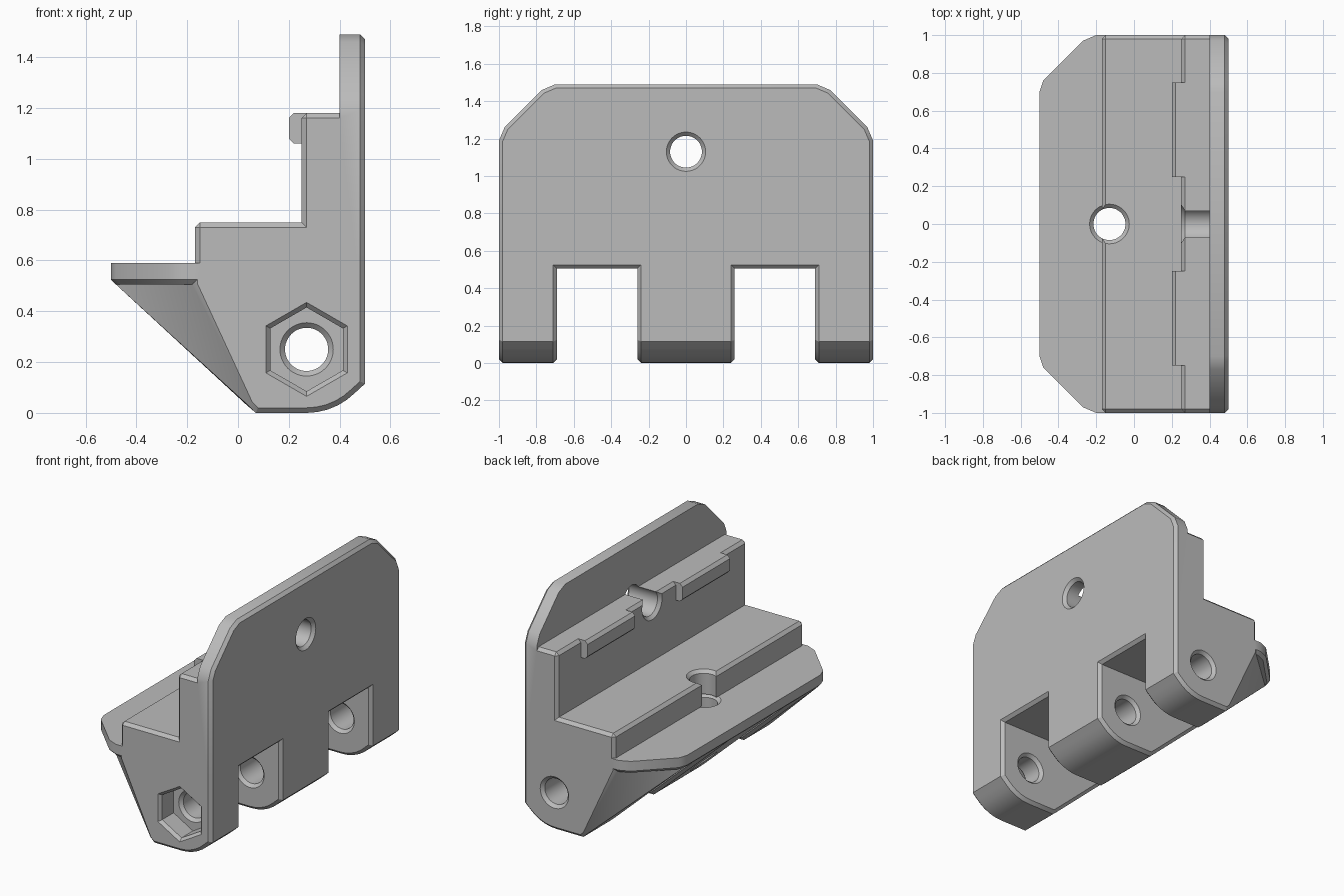
import bpy, bmesh, math
from mathutils import Vector

if "Cube" in bpy.data.objects:
    bpy.data.objects.remove(bpy.data.objects["Cube"], do_unlink=True)

C = 0.02  # chamfer size

grey = bpy.data.materials.new("plain_grey")
grey.use_nodes = True
grey.diffuse_color = (0.5, 0.5, 0.5, 1)
grey.node_tree.nodes["Principled BSDF"].inputs["Base Color"].default_value = (0.5, 0.5, 0.5, 1)


def finish(name, bm):
    bmesh.ops.recalc_face_normals(bm, faces=bm.faces)
    mesh = bpy.data.meshes.new(name)
    bm.to_mesh(mesh)
    bm.free()
    mesh.materials.append(grey)
    obj = bpy.data.objects.new(name, mesh)
    bpy.context.collection.objects.link(obj)
    return obj


def hull(name, points):
    """Convex solid around the points."""
    bm = bmesh.new()
    for p in points:
        bm.verts.new(p)
    bmesh.ops.convex_hull(bm, input=bm.verts)
    bmesh.ops.delete(bm, geom=[v for v in bm.verts if not v.link_faces], context='VERTS')
    bmesh.ops.dissolve_limit(bm, angle_limit=0.01, verts=bm.verts, edges=bm.edges)
    return finish(name, bm)


def inset(poly, d=C):
    """Offset a convex counter-clockwise outline inwards."""
    out = []
    for i, p in enumerate(poly):
        p, a, b = Vector(p), Vector(poly[i - 1]), Vector(poly[(i + 1) % len(poly)])
        e, f = (p - a).normalized(), (b - p).normalized()
        n, m = Vector((-e.y, e.x)), Vector((-f.y, f.x))
        out.append(tuple(p + (n + m) * (d / (1 + n.dot(m)))))
    return out


def at_y(poly, y):
    return [(x, y, z) for x, z in poly]


def lathe(name, axis, centre, profile, sides=48):
    """Turned cutter: profile holds (distance along axis, radius)."""
    bm = bmesh.new()
    rings = []
    for t, r in profile:
        ring = []
        for i in range(sides):
            w = 2 * math.pi * i / sides
            a, b = r * math.cos(w), r * math.sin(w)
            co = {'X': (t, a, b), 'Y': (b, t, a), 'Z': (a, b, t)}[axis]
            ring.append(bm.verts.new(Vector(co) + Vector(centre)))
        rings.append(ring)
    for lo, hi in zip(rings, rings[1:]):
        for i in range(sides):
            j = (i + 1) % sides
            bm.faces.new((lo[i], lo[j], hi[j], hi[i]))
    bm.faces.new(rings[0])
    bm.faces.new(rings[-1])
    return finish(name, bm)


def combine(body, other, operation):
    mod = body.modifiers.new(operation, 'BOOLEAN')
    mod.operation, mod.solver, mod.object = operation, 'EXACT', other
    bpy.context.view_layer.objects.active = body
    bpy.ops.object.modifier_apply(modifier=mod.name)
    bpy.data.objects.remove(other, do_unlink=True)


# Shelf slab with cut corners and a chamfered underside
half = [(0.48, 1), (-0.2, 1), (-0.27, 0.97), (-0.48, 0.76), (-0.5, 0.7)]
shelf = [(0.5, 0.98)] + half
shelf += [(x, -y) for x, y in reversed(shelf)]
bracket = hull("hinge_bracket",
               [(x, y, z) for z in (0.525, 0.59) for x, y in shelf]
               + [(x, y, 0.505) for x, y in inset(shelf)])
parts = []

# Hinge knuckles: rounded heel and a sloped rib under the shelf
heel = [(0.07, 0), (0.27, 0)]
heel += [(0.27 + 0.27 * math.sin(math.radians(w)), 0.27 - 0.27 * math.cos(math.radians(w)))
         for w in (9, 18, 27, 36, 45)]
heel += [(0.5, 0.115), (0.5, 0.55)]
wide = heel + [(-0.48, 0.55), (-0.48, 0.505), (0.035, 0.03)]
narrow = heel + [(-0.18, 0.55), (-0.18, 0.505), (0.04, 0.03)]

parts.append(hull("middle_knuckle", [p for s in (-1, 1) for p in
                  at_y(inset(wide), s * 0.26) + at_y(wide, s * 0.24)]))
for s in (-1, 1):
    parts.append(hull("end_knuckle", at_y(inset(wide), s * 0.69) + at_y(wide, s * 0.71)
                      + at_y(narrow, s * 0.98) + at_y(inset(narrow), s)))

# Two steps with chamfered top edges and ends
for x, low, top in ((-0.17, 0.55, 0.75), (0.25, 0.6, 1.18)):
    full = [(x, low), (0.45, low), (0.45, top), (x + C, top), (x, top - C)]
    end = [(x + C, low), (0.45, low), (0.45, top - C), (x + C, top - C)]
    parts.append(hull("step", [p for s in (-1, 1) for p in
                      at_y(full, s * (1 - C)) + at_y(end, s)]))

# Upright plate with cut top corners and a chamfered back face
side = [(1, 0.55), (1, 1.19), (0.97, 1.26), (0.77, 1.46), (0.7, 1.49)]
plate = side + [(-y, z) for y, z in reversed(side)]
back = [(y, 0.55 if z == 0.55 else z) for y, z in inset(plate)]
back = [(y, 0.55 if z < 0.6 else z) for y, z in back]
parts.append(hull("upright_plate", [(x, y, z) for x in (0.4, 0.48) for y, z in plate]
                  + [(0.5, y, z) for y, z in back]))

# Snap ridges on the upper step
ridge = [(0.3, 1.06), (0.22, 1.06), (0.2, 1.08), (0.2, 1.16), (0.22, 1.18), (0.3, 1.18)]
for s in (-1, 1):
    parts.append(hull("snap_ridge", at_y(ridge, s * 0.25) + at_y(ridge, s * 0.75)))

for part in parts:
    combine(bracket, part, 'UNION')

# Countersunk holes and the nut pocket
R, W = 0.085, 0.105
pin = (0.27, 0, 0.25)
cutters = [
    lathe("pin_hole", 'Y', pin,
          [(-0.9, W), (-0.86, W), (-0.84, R), (-0.71, R), (-0.69, W), (-0.26, W), (-0.24, R),
           (0.24, R), (0.26, W), (0.69, W), (0.71, R), (0.98, R), (1.02, W + C)]),
    lathe("nut_pocket", 'Y', pin, [(-1.02, 0.205), (-0.98, 0.165), (-0.86, 0.165)], 6),
    lathe("wall_hole", 'X', (0, 0, 1.13),
          [(0.15, W), (0.25, W), (0.27, R), (0.48, R), (0.52, W + C)]),
    lathe("shelf_hole", 'Z', (-0.13, 0, 0),
          [(-0.1, R), (0.57, R), (0.59, W), (0.591, R), (0.73, R), (0.77, W + C)]),
]
for cutter in cutters:
    combine(bracket, cutter, 'DIFFERENCE')

# Clean flat faces and keep chamfers crisp
bm = bmesh.new()
bm.from_mesh(bracket.data)
bmesh.ops.remove_doubles(bm, verts=bm.verts, dist=0.0005)
bmesh.ops.dissolve_limit(bm, angle_limit=0.005, verts=bm.verts, edges=bm.edges)
bm.to_mesh(bracket.data)
bm.free()
bpy.ops.object.select_all(action='DESELECT')
bracket.select_set(True)
bpy.context.view_layer.objects.active = bracket
bpy.ops.object.shade_smooth_by_angle(angle=math.radians(30))
